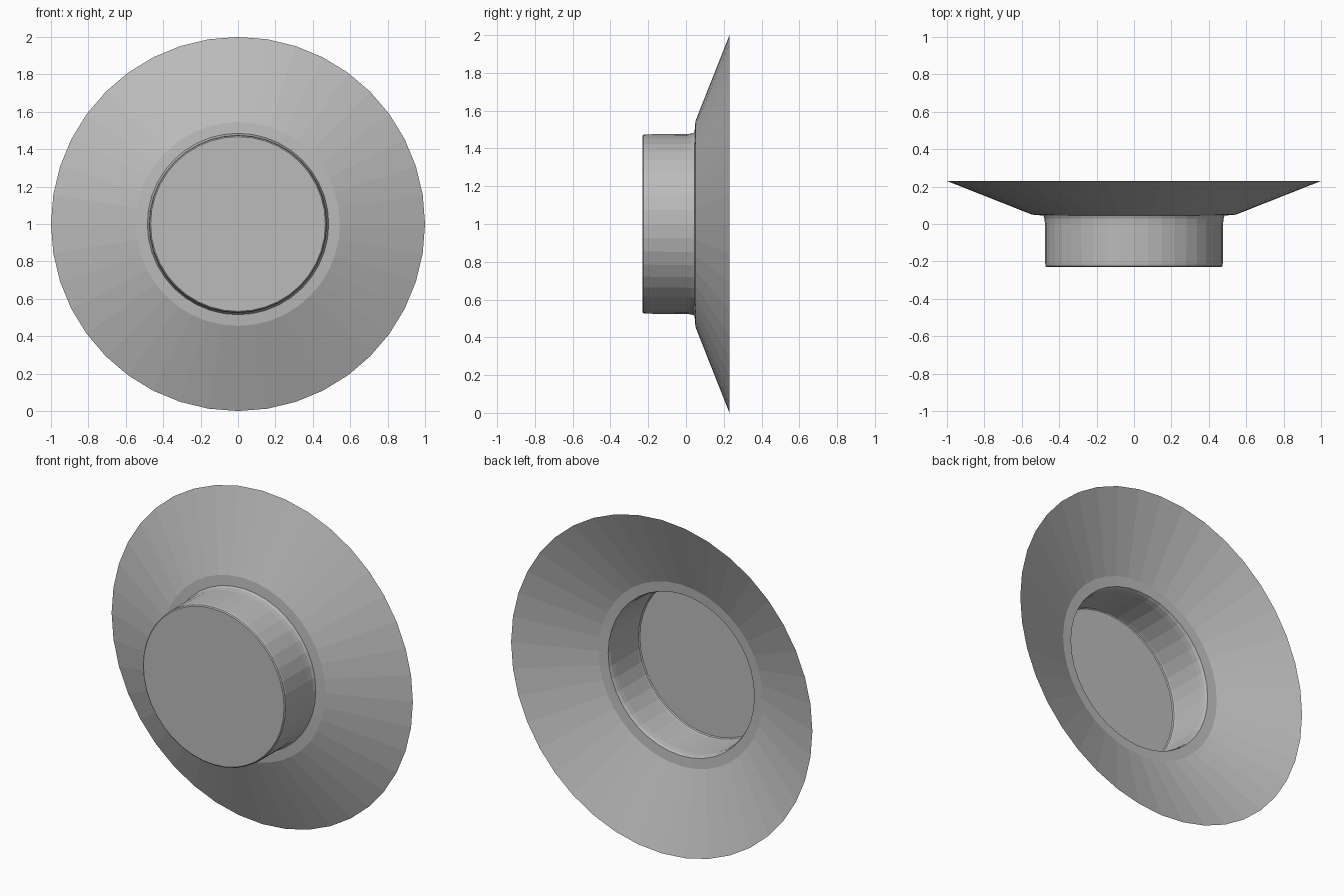
import bpy, bmesh, math
from mathutils import Matrix, Vector

SIDES = 40
CENTRE = Vector((0, 0, 1))

if "Cube" in bpy.data.objects:
    bpy.data.objects.remove(bpy.data.objects["Cube"], do_unlink=True)

grey = bpy.data.materials.new("plain_grey")
grey.use_nodes = True
colour = (0.5, 0.5, 0.5, 1)
grey.diffuse_color = colour
grey.node_tree.nodes["Principled BSDF"].inputs["Base Color"].default_value = colour


def lathe(name, profile):
    """Turn a (radius, y) profile around the y axis; thin open sheet."""
    bm = bmesh.new()
    rings = []
    for radius, y in profile:
        if radius == 0:
            rings.append([bm.verts.new(CENTRE + Vector((0, y, 0)))] * SIDES)
            continue
        ring = []
        for i in range(SIDES):
            turn = Matrix.Rotation(math.tau * i / SIDES, 3, 'Y')
            ring.append(bm.verts.new(CENTRE + turn @ Vector((0, y, radius))))
        rings.append(ring)
    for a, b in zip(rings, rings[1:]):
        for i in range(SIDES):
            j = (i + 1) % SIDES
            corners = list(dict.fromkeys((a[i], a[j], b[j], b[i])))
            bm.faces.new(corners)
    bm.normal_update()
    # Outer side faces the front
    if sum(f.normal.y * f.calc_area() for f in bm.faces) > 0:
        bmesh.ops.reverse_faces(bm, faces=bm.faces[:])
    mesh = bpy.data.meshes.new(name)
    bm.to_mesh(mesh)
    bm.free()
    mesh.materials.append(grey)
    obj = bpy.data.objects.new(name, mesh)
    bpy.context.collection.objects.link(obj)
    return obj


# Closed cup with a slightly softened front edge and a flared root
lathe("cup", [(0, -0.23), (0.467, -0.23), (0.473, -0.225), (0.475, -0.21),
              (0.476, 0.0), (0.479, 0.03), (0.485, 0.045)])

# Narrow collar and wide sloping flange
lathe("flange", [(0.485, 0.045), (0.545, 0.05), (1.0, 0.23)])
